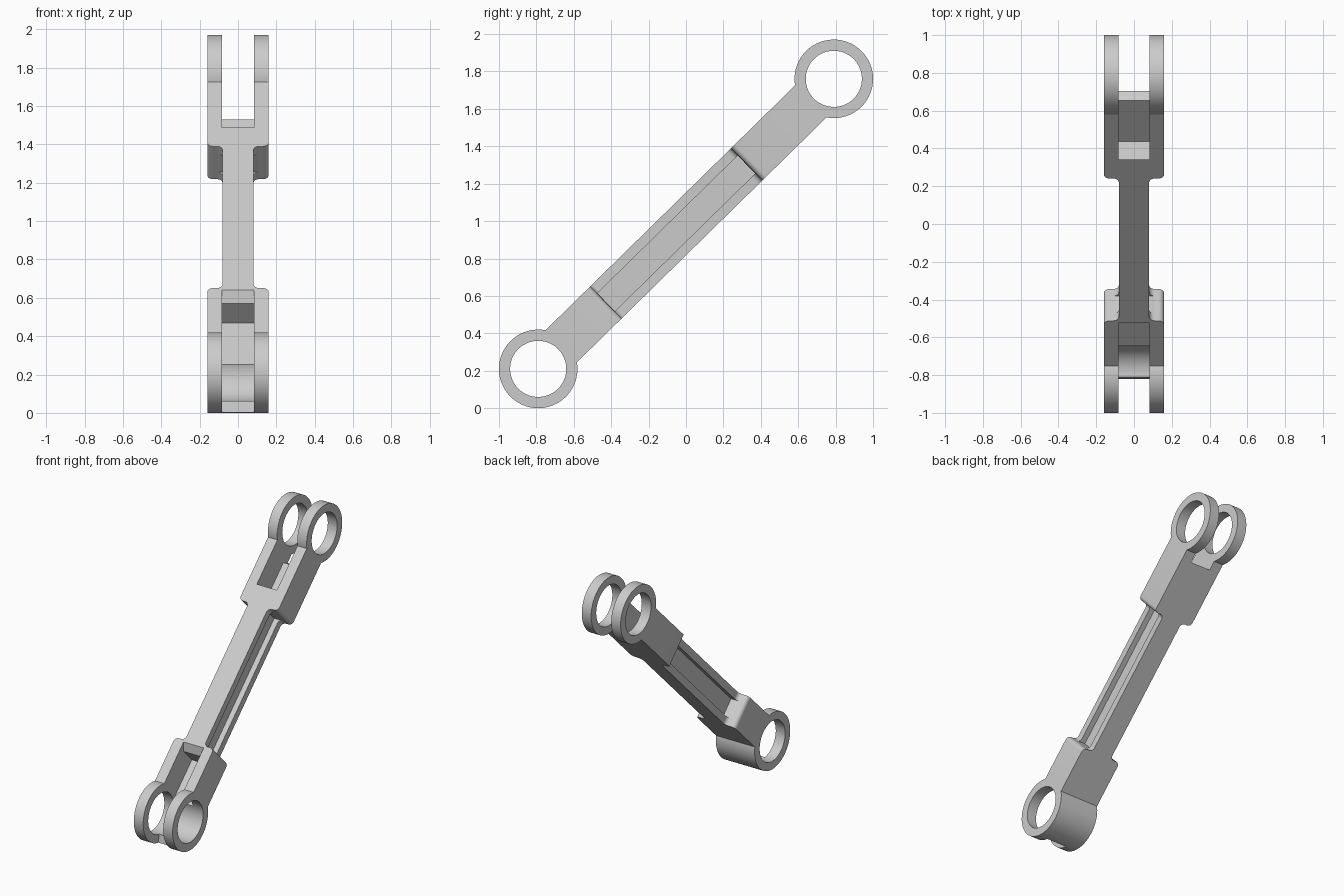
import bpy, bmesh, math
from mathutils import Matrix, Vector

cube = bpy.data.objects.get("Cube")
if cube:
    bpy.data.objects.remove(cube, do_unlink=True)

# Local frame: x across, y along the link, z through its height
TILT = math.radians(44.45)
END = 1.107            # pin centre distance along the link
WIDE, BAR, GAP = 0.16, 0.08, 0.083
HALF = 0.12            # half height of the arm
FLOOR = 0.07           # pocket floor and groove half height
R_OUT, R_IN, R_CLEAR = 0.21, 0.15, 0.268
LOW, HIGH = -0.60, 0.455   # shoulder positions

steel = bpy.data.materials.new("light_grey")
steel.diffuse_color = (0.6, 0.6, 0.6, 1)
steel.use_nodes = True
steel.node_tree.nodes["Principled BSDF"].inputs["Base Color"].default_value = (0.6, 0.6, 0.6, 1)


def arc(cx, cy, r, a0, a1, n):
    """Points on an arc, angles in degrees."""
    angles = [math.radians(a0 + (a1 - a0) * i / n) for i in range(n + 1)]
    return [(cx + r * math.cos(a), cy + r * math.sin(a)) for a in angles]


def prism(name, points, place, offset):
    """Extrude an outline; place maps 2D points into 3D."""
    bm = bmesh.new()
    face = bm.faces.new([bm.verts.new(place(a, b)) for a, b in points])
    extra = bmesh.ops.extrude_face_region(bm, geom=[face])
    moved = [v for v in extra["geom"] if isinstance(v, bmesh.types.BMVert)]
    bmesh.ops.translate(bm, verts=moved, vec=Vector(offset))
    bmesh.ops.recalc_face_normals(bm, faces=bm.faces)
    mesh = bpy.data.meshes.new(name)
    bm.to_mesh(mesh)
    bm.free()
    mesh.materials.append(steel)
    obj = bpy.data.objects.new(name, mesh)
    bpy.context.collection.objects.link(obj)
    return obj


def across(name, points, half, centre=0.0):
    """Side outline extruded across the width."""
    return prism(name, points, lambda u, o: (centre - half, u, o), (2 * half, 0, 0))


def combine(target, tool, operation):
    mod = target.modifiers.new(operation.lower(), 'BOOLEAN')
    mod.operation, mod.object, mod.solver = operation, tool, 'EXACT'
    bpy.context.view_layer.objects.active = target
    bpy.ops.object.modifier_apply(modifier=mod.name)
    bpy.data.objects.remove(tool, do_unlink=True)


# Arm: plan outline with rounded shoulders and filleted waist
r = 0.03


def shoulder(u, s):
    """Curve from the wide block into the narrow bar; s points to the bar."""
    outer = arc(WIDE - r, 0, r, 0, 90, 6)
    inner = arc(BAR + r, 2 * r, r, 270, 180, 6)
    return [(x, u + s * (v - r)) for x, v in outer + inner]


side = [(WIDE, -END)] + shoulder(LOW, 1) + shoulder(HIGH, -1)[::-1] + [(WIDE, END)]
outline = side + [(-x, u) for x, u in reversed(side)]
link = prism("connecting_link", outline, lambda x, u: (x, u, -HALF), (0, 0, 2 * HALF))

# Round pin eyes at both ends
for s in (-1, 1):
    eye = across("eye", arc(s * END, 0, R_OUT, 0, 360, 80)[:-1], WIDE)
    combine(link, eye, 'UNION')

# Lower fork pocket, leaving a curved lip under the eye
lip = math.degrees(math.asin(FLOOR / R_IN))
lower = [(-0.435, 0.3), (-0.665, FLOOR), (-0.665, -FLOOR)]
lower += arc(-END, 0, R_IN - 0.001, -lip, -142.5, 30)
lower += arc(-END, 0, 0.35, -142.5, -180, 1) + [(-1.45, 0.3)]
combine(link, across("lower_pocket", lower, GAP), 'DIFFERENCE')

# Upper fork pocket, floor ending in a round clearance
start = 180 + math.degrees(math.asin(FLOOR / R_CLEAR))
upper = [(0.775, 0.3), (0.545, FLOOR), (0.545, -FLOOR)]
upper += arc(END, 0, R_CLEAR, start, 235, 12) + [(1.45, -0.3), (1.45, 0.3)]
combine(link, across("upper_pocket", upper, GAP), 'DIFFERENCE')

# Pin holes
for s in (-1, 1):
    hole = across("pin_hole", arc(s * END, 0, R_IN, 0, 360, 72)[:-1], 0.3)
    combine(link, hole, 'DIFFERENCE')

# Long grooves on both sides of the bar
a, b, h = LOW + 0.002, HIGH - 0.002, 0.067
for s in (-1, 1):
    groove = across("groove", [(a, -h), (b, -h), (b, h), (a, h)], 0.08, s * 0.12)
    combine(link, groove, 'DIFFERENCE')

# Tilt and stand on the ground
link.data.transform(Matrix.Rotation(TILT, 4, 'X'))
lift = -min(v.co.z for v in link.data.vertices)
link.data.transform(Matrix.Translation((0, 0, lift)))

bpy.ops.object.select_all(action='DESELECT')
link.select_set(True)
bpy.context.view_layer.objects.active = link
bpy.ops.object.shade_smooth_by_angle(angle=math.radians(30))
